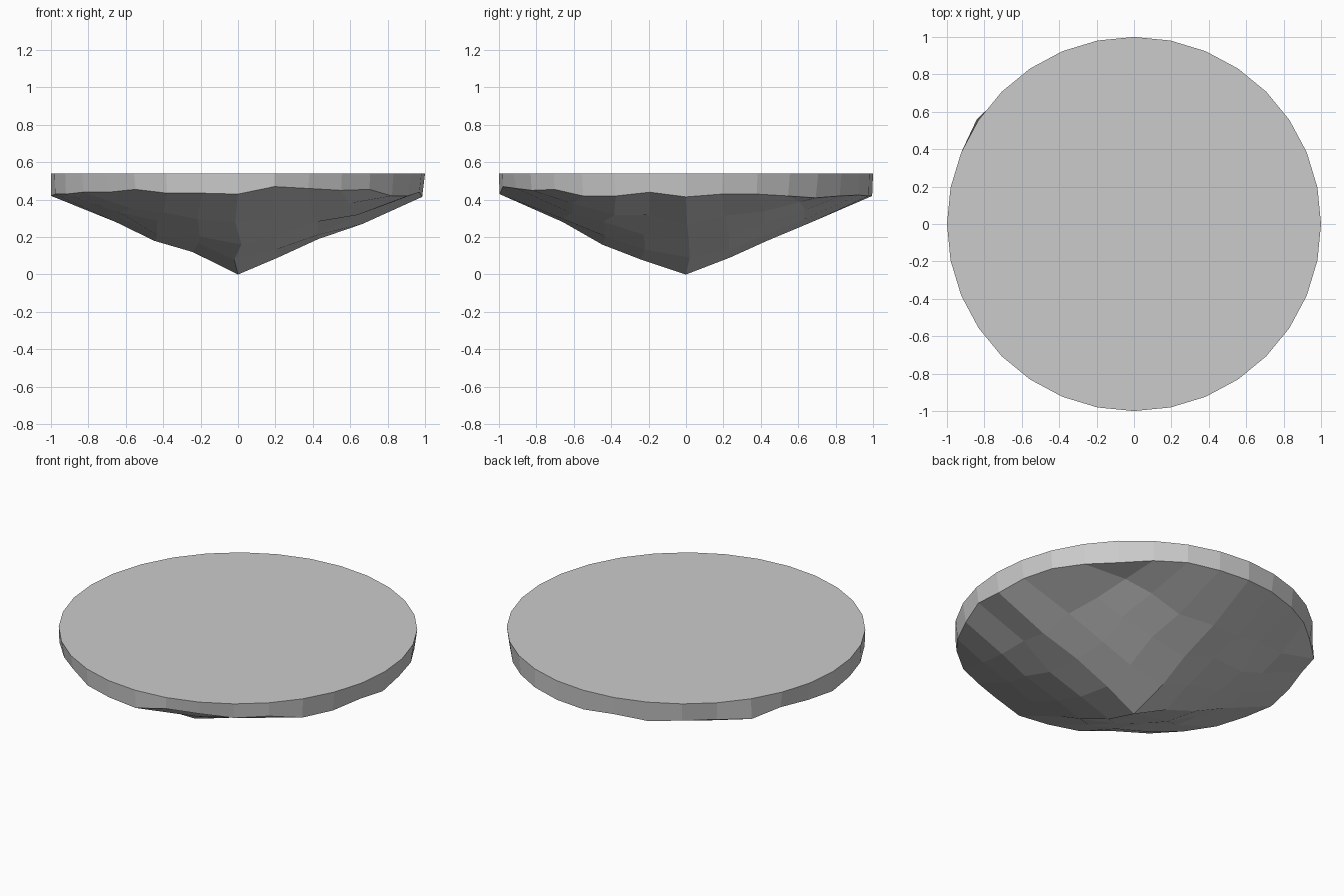
import bpy, bmesh, math, random

if "Cube" in bpy.data.objects:
    bpy.data.objects.remove(bpy.data.objects["Cube"])

random.seed(4)
A = math.pi / 16          # 32-sided disc
TOP = 0.54

# Lower rim heights, counter-clockwise from +x
RIM = [.415, .43, .43, .42, .41, .42, .425, .42,
       .42, .43, .42, .43, .43, .42, .44, .43,
       .42, .43, .43, .44, .44, .455, .435, .435,
       .43, .47, .46, .45, .455, .42, .42, .44]

# Underside heights along the two centre lines (grid steps -3..3)
ROW_X = dict(zip(range(-3, 4), (.28, .18, .12, 0, .09, .19, .27)))
ROW_Y = dict(zip(range(-3, 4), (.28, .16, .08, 0, .09, .18, .28)))


def jitter(amount):
    return random.uniform(-amount, amount)


def rim_index(i, j):
    """Circle vertex matching a border cell of the 8 x 8 fill grid."""
    if i == 4:
        return j % 32
    if j == 4:
        return 8 - i
    if i == -4:
        return 16 - j
    return 24 + i


bm = bmesh.new()

# Flat top and short side wall
top = [bm.verts.new((math.cos(k * A), math.sin(k * A), TOP)) for k in range(32)]
low = []
for k in range(32):
    r = 1.01 if k == 13 else random.uniform(0.98, 1.0)
    low.append(bm.verts.new((r * math.cos(k * A), r * math.sin(k * A), RIM[k])))
bm.faces.new(top)
for k in range(32):
    n = (k + 1) % 32
    bm.faces.new((low[k], low[n], top[n], top[k]))

# Rocky conical underside on a grid fill
grid = {}
for i in range(-4, 5):
    for j in range(-4, 5):
        if max(abs(i), abs(j)) == 4:
            grid[i, j] = low[rim_index(i, j)]
            continue
        x = (i / 4 * math.cos(j * A) + math.sin(i * A)) / 2
        y = (j / 4 * math.cos(i * A) + math.sin(j * A)) / 2
        if j == 0:
            z = ROW_X[i]
        elif i == 0:
            z = ROW_Y[j]
        else:
            z = 0.015 + 0.425 * math.hypot(x, y) + jitter(0.02)
        if i or j:
            x += jitter(0.02)
            y += jitter(0.02)
        grid[i, j] = bm.verts.new((x, y, z))
for i in range(-4, 4):
    for j in range(-4, 4):
        bm.faces.new((grid[i, j], grid[i, j + 1], grid[i + 1, j + 1], grid[i + 1, j]))

bmesh.ops.recalc_face_normals(bm, faces=bm.faces)
mesh = bpy.data.meshes.new("floating_rock_platform")
bm.to_mesh(mesh)
bm.free()
platform = bpy.data.objects.new("floating_rock_platform", mesh)
bpy.context.collection.objects.link(platform)
